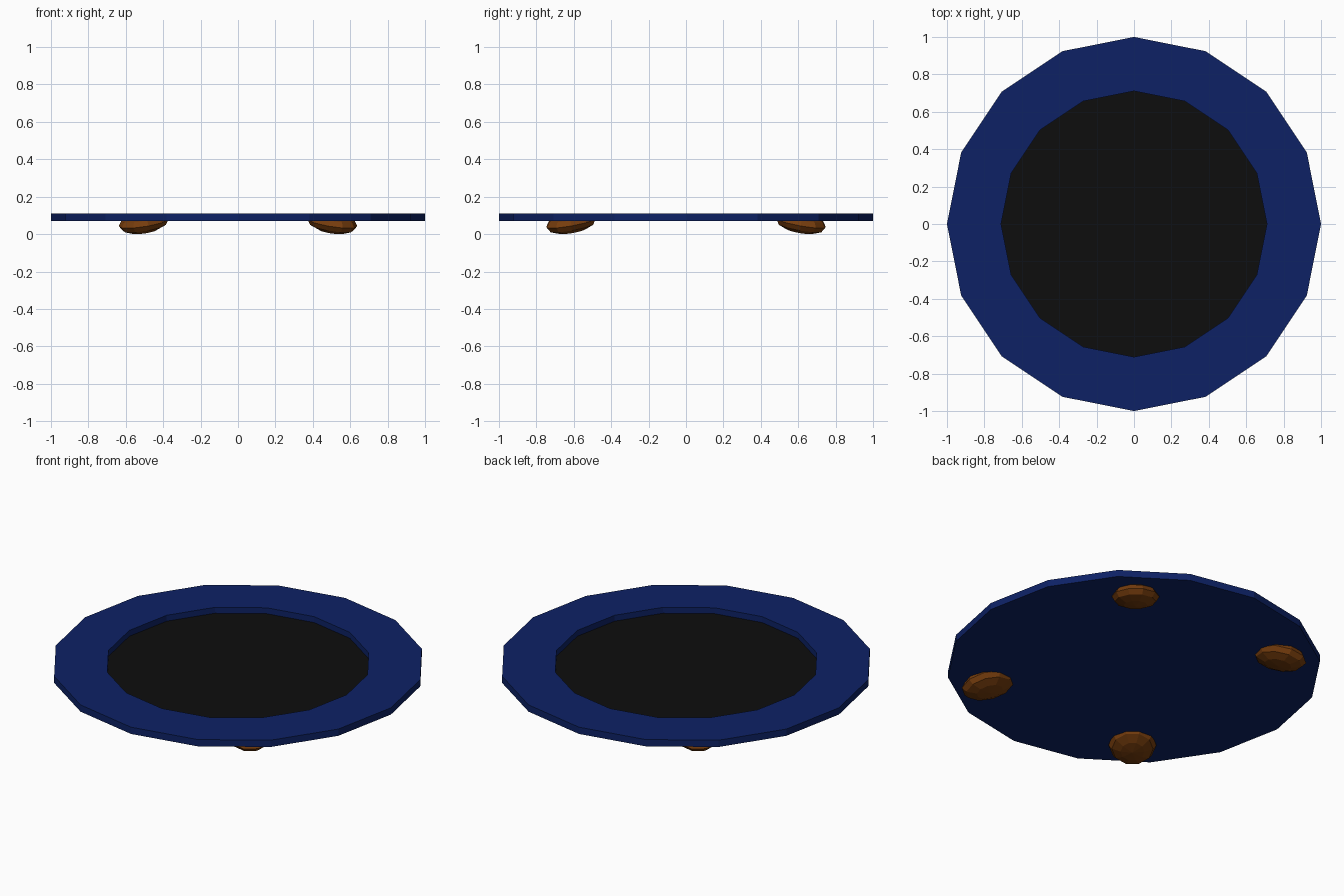
import bpy, bmesh, math
from mathutils import Matrix, Vector

cube = bpy.data.objects.get("Cube")
if cube:
    bpy.data.objects.remove(cube, do_unlink=True)


def make_material(name, rgb):
    mat = bpy.data.materials.new(name)
    mat.use_nodes = True
    mat.diffuse_color = (*rgb, 1)
    mat.node_tree.nodes["Principled BSDF"].inputs["Base Color"].default_value = (*rgb, 1)
    return mat


def make_object(name, bm, *mats):
    bmesh.ops.recalc_face_normals(bm, faces=bm.faces)
    mesh = bpy.data.meshes.new(name)
    bm.to_mesh(mesh)
    bm.free()
    for mat in mats:
        mesh.materials.append(mat)
    obj = bpy.data.objects.new(name, mesh)
    bpy.context.collection.objects.link(obj)
    return obj


navy = make_material("navy blue", (0.004, 0.0155, 0.13))
black = make_material("black", (0.0042, 0.0042, 0.0042))
brown = make_material("wood brown", (0.18, 0.046, 0.004))

SIDES = 16
BOTTOM, TOP, FLOOR = 0.07, 0.11, 0.075
INNER = 0.705

# Sixteen-sided tray with a sunken black floor
bm = bmesh.new()
bmesh.ops.create_cone(bm, cap_ends=True, segments=SIDES, radius1=1, radius2=1,
                      depth=TOP - BOTTOM,
                      matrix=Matrix.Translation((0, 0, (TOP + BOTTOM) / 2)))
bm.normal_update()
top = max(bm.faces, key=lambda f: f.calc_center_median().z)
bmesh.ops.inset_individual(bm, faces=[top],
                           thickness=(1 - INNER) * math.cos(math.pi / SIDES))
floor = bmesh.ops.extrude_discrete_faces(bm, faces=[top])["faces"][0]
bmesh.ops.translate(bm, verts=floor.verts, vec=(0, 0, FLOOR - TOP))
floor.material_index = 1
make_object("tray", bm, navy, black)

# Four squashed round feet, tilted down toward the rim and cut off inside the tray
FOOT_ANGLE = math.radians(50.6)
for side_x, x_name in ((1, "left"), (-1, "right")):
    for side_y, y_name in ((-1, "front"), (1, "back")):
        bm = bmesh.new()
        bmesh.ops.create_uvsphere(bm, u_segments=10, v_segments=6, radius=1)
        place = (Matrix.Diagonal((side_x, side_y, 1, 1))
                 @ Matrix.Rotation(FOOT_ANGLE, 4, "Z")
                 @ Matrix.Translation((0.795, 0, 0.06))
                 @ Matrix.Rotation(math.radians(12), 4, "Y")
                 @ Matrix.Diagonal((0.146, 0.128, 0.055, 1)))
        bmesh.ops.transform(bm, matrix=place, verts=bm.verts)
        lowest = min(v.co.z for v in bm.verts)
        bmesh.ops.translate(bm, verts=bm.verts, vec=(0, 0, -lowest))
        cut = bmesh.ops.bisect_plane(bm, geom=bm.verts[:] + bm.edges[:] + bm.faces[:],
                                     plane_co=Vector((0, 0, BOTTOM + 0.002)),
                                     plane_no=Vector((0, 0, 1)), clear_outer=True)
        rim = [g for g in cut["geom_cut"] if isinstance(g, bmesh.types.BMEdge)]
        bmesh.ops.contextual_create(bm, geom=rim)
        make_object(f"foot_{y_name}_{x_name}", bm, brown)
